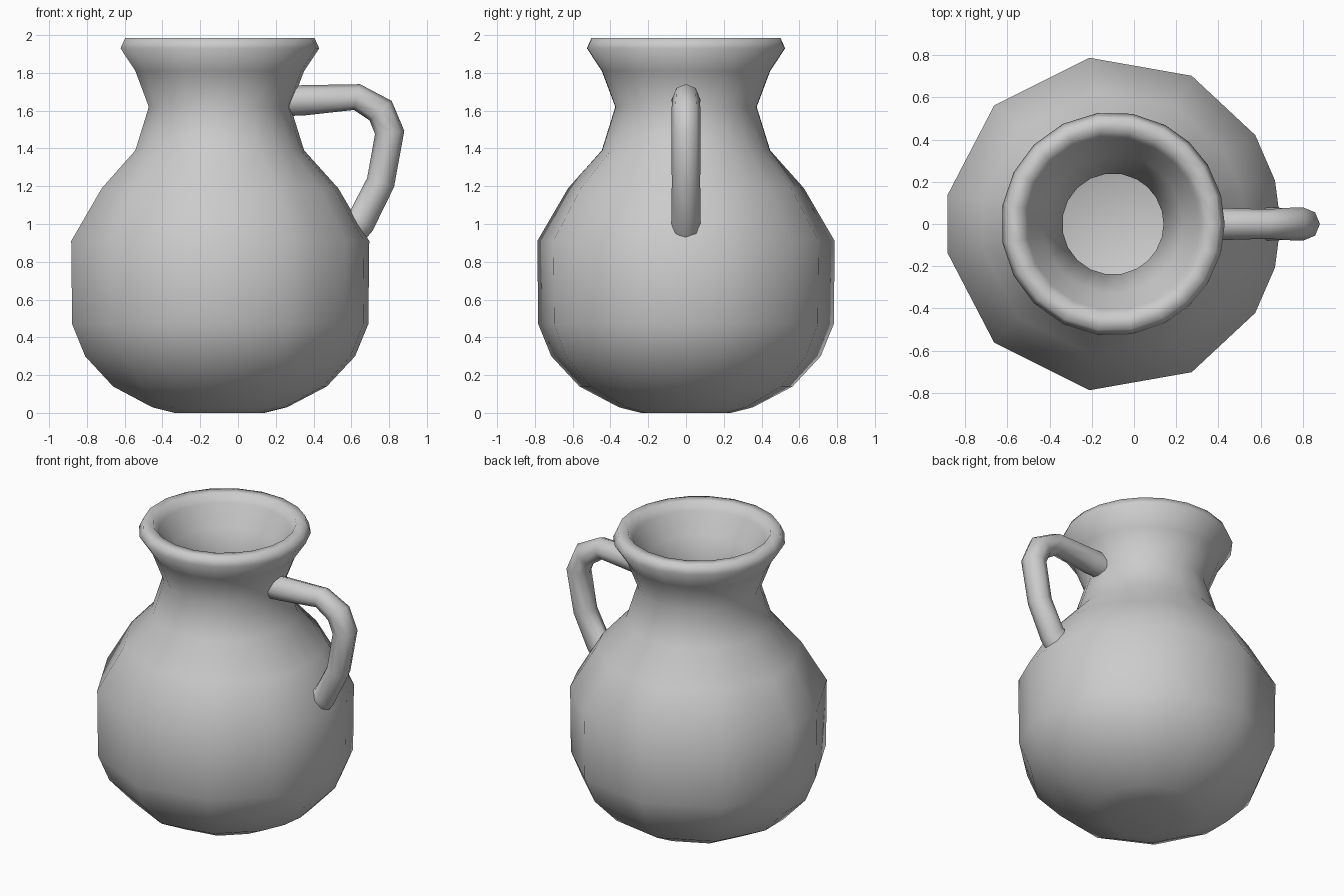
import bpy, bmesh
from math import cos, sin, radians
from mathutils import Vector

if "Cube" in bpy.data.objects:
    bpy.data.objects.remove(bpy.data.objects["Cube"])

clay = bpy.data.materials.new("grey clay")
clay.use_nodes = True
clay.diffuse_color = (0.6, 0.6, 0.6, 1)
clay.node_tree.nodes["Principled BSDF"].inputs["Base Color"].default_value = clay.diffuse_color


def loft(name, rings, sharp_angle):
    """Skin a list of equal-sized rings and cap both ends."""
    bm = bmesh.new()
    loops = [[bm.verts.new(p) for p in ring] for ring in rings]
    for a, b in zip(loops, loops[1:]):
        for i in range(len(a)):
            j = (i + 1) % len(a)
            bm.faces.new((a[i], a[j], b[j], b[i]))
    bm.faces.new(loops[0])
    bm.faces.new(loops[-1])
    bmesh.ops.recalc_face_normals(bm, faces=bm.faces)
    mesh = bpy.data.meshes.new(name)
    bm.to_mesh(mesh)
    bm.free()
    mesh.materials.append(clay)
    obj = bpy.data.objects.new(name, mesh)
    bpy.context.collection.objects.link(obj)
    bpy.ops.object.select_all(action="DESELECT")
    obj.select_set(True)
    bpy.context.view_layer.objects.active = obj
    bpy.ops.object.shade_smooth_by_angle(angle=radians(sharp_angle))
    return obj


# Jug: coarse sides on the belly, with in-between points rounding the neck and rim
corners = [0, 15, 32, 62, 98, 135, 170, 190, 225, 262, 298, 328, 345]
spokes = []
for a, b in zip(corners, corners[1:] + [360]):
    spokes.append((radians(a), 1))
    if b - a > 25:
        spokes.append((radians((a + b) / 2), cos(radians((b - a) / 2))))

outside = [(0.24, 0), (0.36, 0.03), (0.57, 0.14), (0.72, 0.30), (0.79, 0.47),
           (0.795, 0.91), (0.63, 1.19), (0.45, 1.39), (0.378, 1.62),
           (0.45, 1.81), (0.53, 1.93), (0.505, 1.985)]
inside = [(0.44, 1.985), (0.41, 1.93), (0.33, 1.8), (0.24, 1.6), (0.34, 1.36),
          (0.66, 0.9), (0.66, 0.5), (0.46, 0.24), (0.24, 0.12)]


def jug_ring(r, z):
    flat = 1 if z < 1.3 else 0
    return [(-0.1 + r * (k if flat else 1) * cos(a),
             r * (k if flat else 1) * sin(a), z) for a, k in spokes]


loft("jug_body", [jug_ring(r, z) for r, z in outside + inside], 75)

# Handle: tube swept along a bent path, flaring where it meets the belly
path = [(0.22, 1.65, 0.08), (0.35, 1.655, 0.08), (0.63, 1.672, 0.07),
        (0.755, 1.60, 0.078), (0.803, 1.485, 0.078), (0.755, 1.22, 0.075),
        (0.655, 1.02, 0.08), (0.57, 0.97, 0.12)]
points = [Vector((x, 0, z)) for x, z, r in path]
rings = []
for i, p in enumerate(points):
    before = (p - points[max(i - 1, 0)]).normalized()
    after = (points[min(i + 1, len(points) - 1)] - p).normalized()
    along = (before + after).normalized()
    across = Vector((0, 1, 0))
    out = along.cross(across)
    r = path[i][2]
    rings.append([p + r * (cos(t) * out + min(r, 0.078) / r * sin(t) * across)
                  for t in (radians(45 * k) for k in range(8))])
loft("handle", rings, 75)
